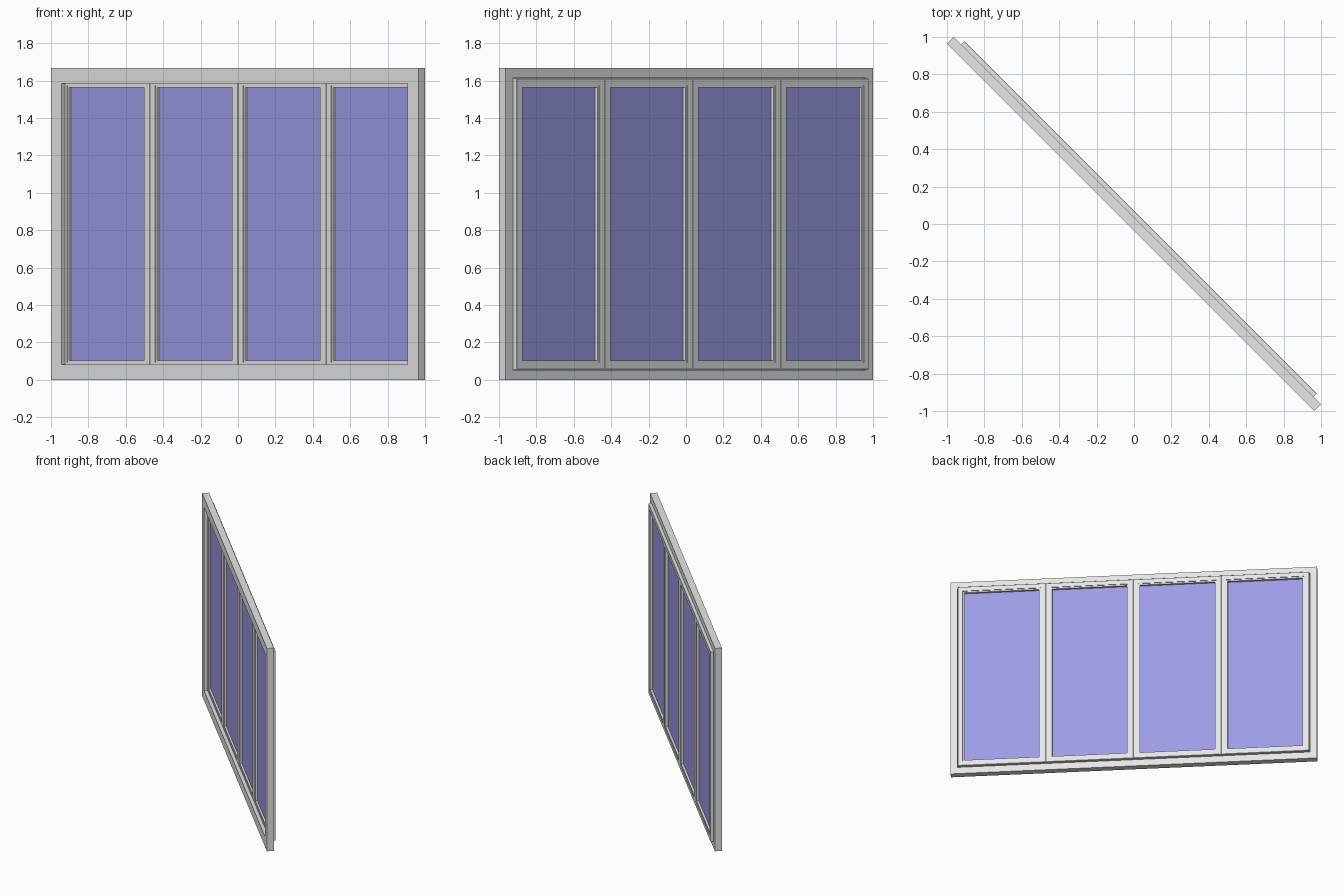
import bpy, bmesh, math

cube = bpy.data.objects.get("Cube")
if cube:
    bpy.data.objects.remove(cube)


def make_material(name, colour):
    mat = bpy.data.materials.new(name)
    mat.use_nodes = True
    mat.diffuse_color = colour
    bsdf = next(n for n in mat.node_tree.nodes if n.type == 'BSDF_PRINCIPLED')
    bsdf.inputs["Base Color"].default_value = colour
    return mat


frame_mat = make_material("light grey frame", (0.8, 0.8, 0.8, 1))
glass_mat = make_material("blue glass", (0.33, 0.33, 0.8, 1))

TURN = -math.pi / 4        # the window stands diagonally
HEIGHT = 1.667
HALF_LENGTH = 1.389
HALF_DEPTH = 0.026
SASH_EDGE = 1.331          # half length of the row of sashes
SASH_W = SASH_EDGE / 2     # four equal sashes
SASH_Z = 0.055
SASH_DEPTH = 0.05


def finish(name, bm, mat):
    bmesh.ops.recalc_face_normals(bm, faces=bm.faces)
    mesh = bpy.data.meshes.new(name)
    bm.to_mesh(mesh)
    bm.free()
    mesh.materials.append(mat)
    obj = bpy.data.objects.new(name, mesh)
    obj.rotation_euler.z = TURN
    bpy.context.collection.objects.link(obj)
    return obj


def ring(name, x0, x1, z0, z1, profile, mat):
    """Sweep a closed (inset, depth) profile around a mitred rectangle."""
    bm = bmesh.new()
    loops = []
    for inset, y in profile:
        a, b, c, d = x0 + inset, x1 - inset, z0 + inset, z1 - inset
        loops.append([bm.verts.new(p) for p in
                      ((a, y, c), (b, y, c), (b, y, d), (a, y, d))])
    for p, q in zip(loops, loops[1:] + loops[:1]):
        for i in range(4):
            j = (i + 1) % 4
            bm.faces.new((p[i], p[j], q[j], q[i]))
    return finish(name, bm, mat)


def box(name, x0, x1, y0, y1, z0, z1, mat):
    bm = bmesh.new()
    bmesh.ops.create_cube(bm, size=1)
    for v in bm.verts:
        v.co.x = x1 if v.co.x > 0 else x0
        v.co.y = y1 if v.co.y > 0 else y0
        v.co.z = z1 if v.co.z > 0 else z0
    return finish(name, bm, mat)


# Outer frame, rebated at the back to hold the sashes
border, rebate = 0.082, HALF_LENGTH - SASH_EDGE
ring("outer_frame", -HALF_LENGTH, HALF_LENGTH, 0, HEIGHT,
     [(0, -HALF_DEPTH), (border, -HALF_DEPTH), (border, 0),
      (rebate - 0.004, 0), (rebate - 0.004, HALF_DEPTH), (0, HALF_DEPTH)],
     frame_mat)

# Sash section: softened outer corners and a shallow step beside the glass
bevel, step, lip, width = 0.002, 0.005, 0.037, 0.049
back = SASH_DEPTH
sash_profile = [(0, bevel), (bevel, 0), (lip, 0), (lip, step), (width, step),
                (width, back - step), (lip, back - step), (lip, back),
                (bevel, back), (0, back - bevel)]

# Four sashes side by side, each with its pane
for i in range(4):
    x0 = -SASH_EDGE + i * SASH_W
    x1 = x0 + SASH_W
    z1 = HEIGHT - SASH_Z
    ring(f"sash_{i + 1}", x0, x1, SASH_Z, z1, sash_profile, frame_mat)
    hold = width - 0.006
    box(f"glass_pane_{i + 1}", x0 + hold, x1 - hold, 0.02, 0.028,
        SASH_Z + hold, z1 - hold, glass_mat)
